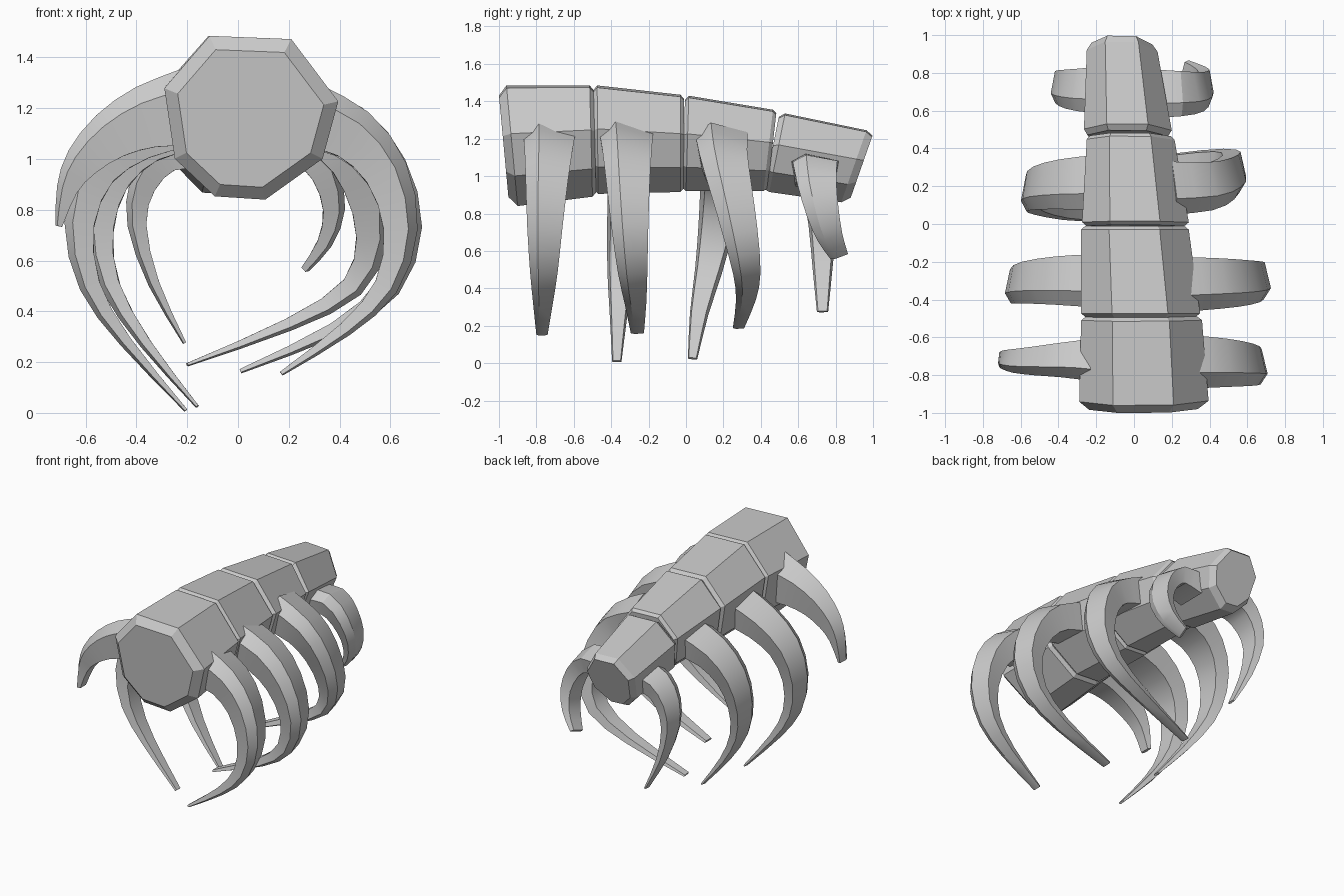
import bpy, bmesh
from mathutils import Vector


def loft(name, rings, smooth=None):
    """Skin a list of equal-length vertex rings and cap both ends."""
    bm = bmesh.new()
    vs = [[bm.verts.new(p) for p in r] for r in rings]
    n = len(vs[0])
    for a, b in zip(vs, vs[1:]):
        for i in range(n):
            j = (i + 1) % n
            bm.faces.new((a[i], a[j], b[j], b[i]))
    bm.faces.new(vs[0])
    bm.faces.new(vs[-1][::-1])
    bmesh.ops.recalc_face_normals(bm, faces=bm.faces)
    me = bpy.data.meshes.new(name)
    bm.to_mesh(me)
    bm.free()
    ob = bpy.data.objects.new(name, me)
    bpy.context.collection.objects.link(ob)
    if smooth:
        bpy.ops.object.select_all(action='DESELECT')
        ob.select_set(True)
        bpy.context.view_layer.objects.active = ob
        bpy.ops.object.shade_smooth_by_angle(angle=smooth)


# Lopsided octagon shared by all vertebrae (0..1 across, 0..1 up)
OCT = [(.26, 1), (.73, .98), (1, .6), (.91, .25), (.58, 0), (.29, .02), (.06, .25), (0, .68)]


def section(ytop, ybot, ztop, zbot, xl, xr, inset=1.0, dy=0.0):
    pts = [Vector((xl + (xr - xl) * u, ybot + (ytop - ybot) * v, zbot + (ztop - zbot) * v)) for u, v in OCT]
    c = sum(pts, Vector()) / len(pts)
    return [c + (p - c) * inset + Vector((0, dy, 0)) for p in pts]


# Vertebrae: front rim, back rim, then (inset, offset) of the front and back caps
SEGMENTS = [
    ((-.96, -.90, 1.485, .84, -.29, .395), (-.515, -.50, 1.485, .89, -.28, .36), (.84, -.045), (.92, .02)),
    ((-.475, -.47, 1.485, .905, -.28, .35), (-.03, -.03, 1.435, .915, -.28, .29), (.92, -.02), (.92, .02)),
    ((.015, 0, 1.43, .92, -.275, .29), (.465, .415, 1.355, .92, -.25, .215), (.92, -.02), (.92, .02)),
    ((.53, .445, 1.335, .915, -.265, .20), (.965, .83, 1.245, .86, -.25, .125), (.92, -.03), (.86, .042)),
]
for k, (front, back, fc, bc) in enumerate(SEGMENTS):
    loft(f"vertebra_{k + 1}", [section(*front, *fc), section(*front), section(*back), section(*back, *bc)])

# Rib cross-section: (along the spine, outward), with a low outer ridge
RIB = [(-.2, .5), (.5, .28), (.4, -.42), (-.4, -.42), (-.5, .25)]


def rib(name, ctrl, width, thick, taper=1.25):
    c = [Vector(p) for p in ctrl]
    c = [2 * c[0] - c[1]] + c + [2 * c[-1] - c[-2]]
    path = []
    # Catmull-Rom: each control point and one midpoint after it
    for i in range(1, len(c) - 2):
        path += [c[i], (9 * (c[i] + c[i + 1]) - c[i - 1] - c[i + 2]) / 16]
    path.append(c[-2])
    side = 1 if c[1].x > 0 else -1
    last = len(path) - 1
    rings = []
    for i, p in enumerate(path):
        t = (path[min(i + 1, last)] - path[max(i - 1, 0)]).normalized()
        w = Vector((0, 1, 0))
        w = (w - t * t.dot(w)).normalized()
        n = t.cross(w) * side
        f = i / last
        ww = width[0] + (width[1] - width[0]) * f ** taper
        tt = thick[0] + (thick[1] - thick[0]) * f
        rings.append([p + w * a * ww + n * b * tt for a, b in RIB])
    loft(name, rings, 0.5)


# Right ribs, front to back
rib("right_rib_1", [(.28, -.73, 1.165), (.45, -.735, 1.09), (.58, -.745, .94), (.635, -.755, .72),
                    (.58, -.76, .5), (.42, -.765, .33), (.17, -.77, .155)], (.28, .06), (.27, .02))
rib("right_rib_2", [(.22, -.32, 1.175), (.43, -.315, 1.10), (.575, -.31, .95), (.65, -.30, .73),
                    (.59, -.285, .5), (.38, -.27, .33), (.01, -.26, .165)], (.29, .07), (.28, .02))
rib("right_rib_3", [(.18, .19, 1.165), (.37, .20, 1.08), (.48, .24, .92), (.525, .29, .7),
                    (.45, .325, .5), (.2, .32, .35), (-.2, .28, .19)], (.28, .06), (.26, .015))
rib("right_rib_4", [(.08, .69, 1.02), (.24, .69, 1.04), (.335, .70, .95), (.375, .73, .81),
                    (.345, .77, .68), (.27, .82, .575)], (.26, .10), (.18, .035))

# Left ribs, front to back (the first is broken short)
rib("left_rib_1", [(-.2, -.72, 1.19), (-.36, -.72, 1.155), (-.5, -.725, 1.085), (-.61, -.725, .985),
                   (-.67, -.72, .88), (-.705, -.72, .735)], (.24, .08), (.33, .03), .65)
rib("left_rib_2", [(-.2, -.30, 1.15), (-.39, -.30, 1.08), (-.55, -.31, .95), (-.62, -.33, .74),
                   (-.58, -.35, .5), (-.44, -.36, .28), (-.205, -.37, .01)], (.28, .05), (.24, .015))
rib("left_rib_3", [(-.18, .22, 1.13), (-.36, .21, 1.06), (-.49, .19, .92), (-.54, .16, .72),
                   (-.50, .12, .5), (-.36, .07, .27), (-.16, .035, .025)], (.29, .05), (.22, .015))
rib("left_rib_4", [(-.15, .71, 1.04), (-.28, .71, 1.01), (-.37, .72, .9), (-.395, .73, .74),
                   (-.33, .73, .51), (-.21, .73, .275)], (.25, .06), (.18, .015))
